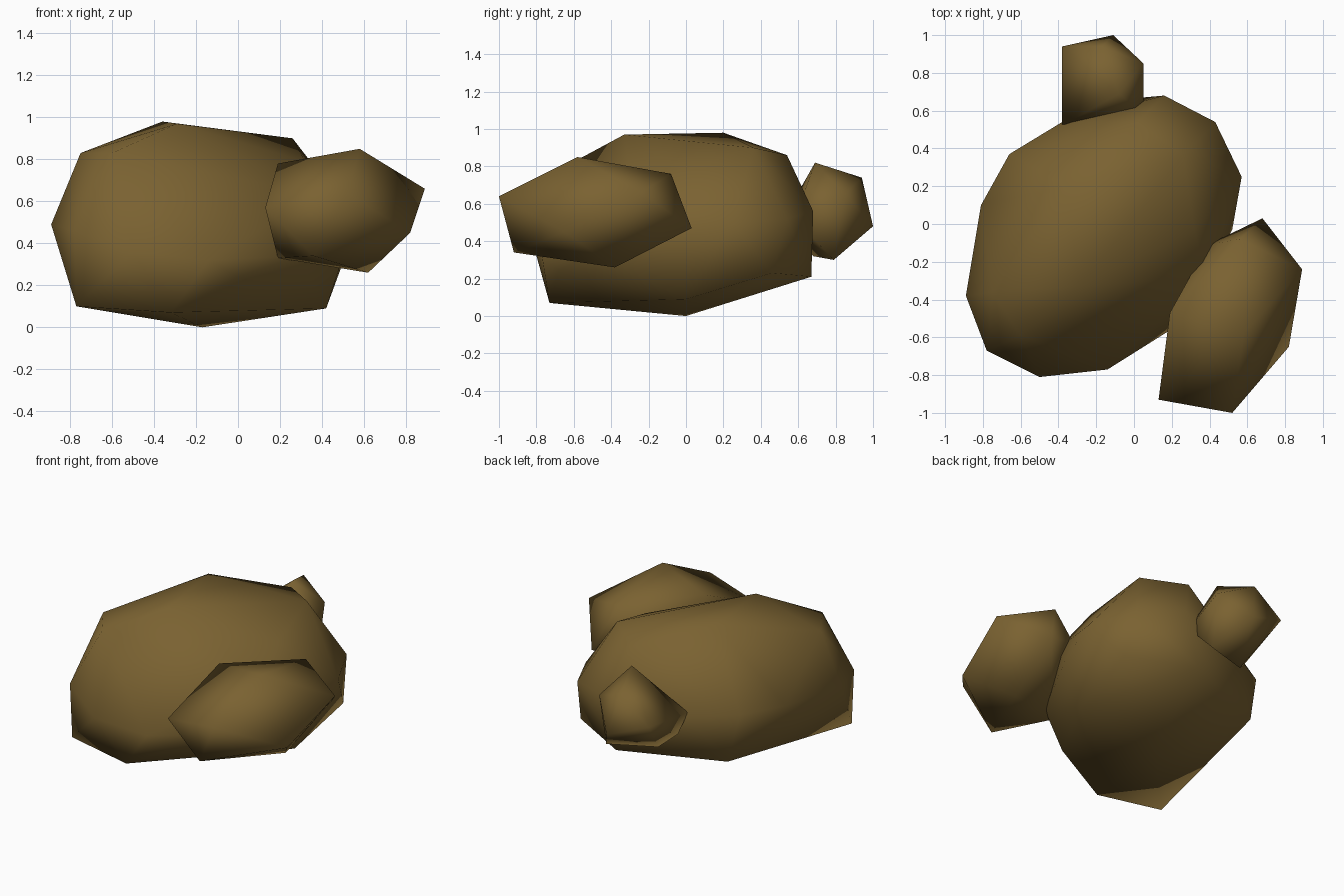
import bpy, bmesh

stone = bpy.data.materials.new("brown_stone")
stone.diffuse_color = (0.195, 0.122, 0.031, 1)


def rock(name, corners):
    """Smooth-shaded low-poly boulder: convex skin around its corner points."""
    bm = bmesh.new()
    for c in corners:
        bm.verts.new(c)
    bmesh.ops.convex_hull(bm, input=bm.verts[:])
    loose = [v for v in bm.verts if not v.link_faces]
    bmesh.ops.delete(bm, geom=loose, context='VERTS')
    bmesh.ops.recalc_face_normals(bm, faces=bm.faces[:])
    for f in bm.faces:
        f.smooth = True
    me = bpy.data.meshes.new(name)
    bm.to_mesh(me)
    bm.free()
    me.materials.append(stone)
    ob = bpy.data.objects.new(name, me)
    bpy.context.collection.objects.link(ob)
    return ob


# Main boulder: base, waist and crown corners
base = [(-.17, 0, 0), (-.77, -.66, .10), (-.32, -.73, .07), (.42, 0, .09),
        (.05, .67, .21), (.46, .46, .23), (-.59, .40, .20), (0, -.68, .24)]
waist = [(-.89, -.38, .49), (-.78, -.67, .46), (-.50, -.81, .36), (-.14, -.77, .32),
         (.29, -.50, .34), (.52, -.03, .40), (.57, .25, .50), (.43, .54, .52),
         (.16, .68, .56), (-.38, .54, .50), (-.66, .37, .52), (-.81, .10, .52)]
crown = [(-.75, -.36, .83), (-.60, -.59, .83), (-.29, -.33, .97), (-.36, .20, .98),
         (.26, .36, .90), (.02, .54, .86), (.32, -.03, .79), (.38, -.28, .63)]
rock("large_boulder", base + waist + crown)

# Long rock at the front right
rock("medium_boulder", [
    (.13, -.93, .57), (.52, -1.0, .64), (.82, -.65, .45), (.89, -.24, .66),
    (.68, .03, .47), (.58, -.58, .85), (.56, -.08, .76), (.19, -.47, .78),
    (.62, -.38, .26), (.36, -.92, .34), (.19, -.55, .33), (.39, -.11, .60)])

# Small rock at the back
rock("small_boulder", [
    (-.11, 1.0, .48), (-.38, .94, .58), (-.17, .94, .74), (.05, .85, .65),
    (-.08, .69, .82), (-.27, .68, .32), (.04, .79, .30), (.05, .58, .52),
    (-.38, .52, .52), (-.36, .60, .40)])
